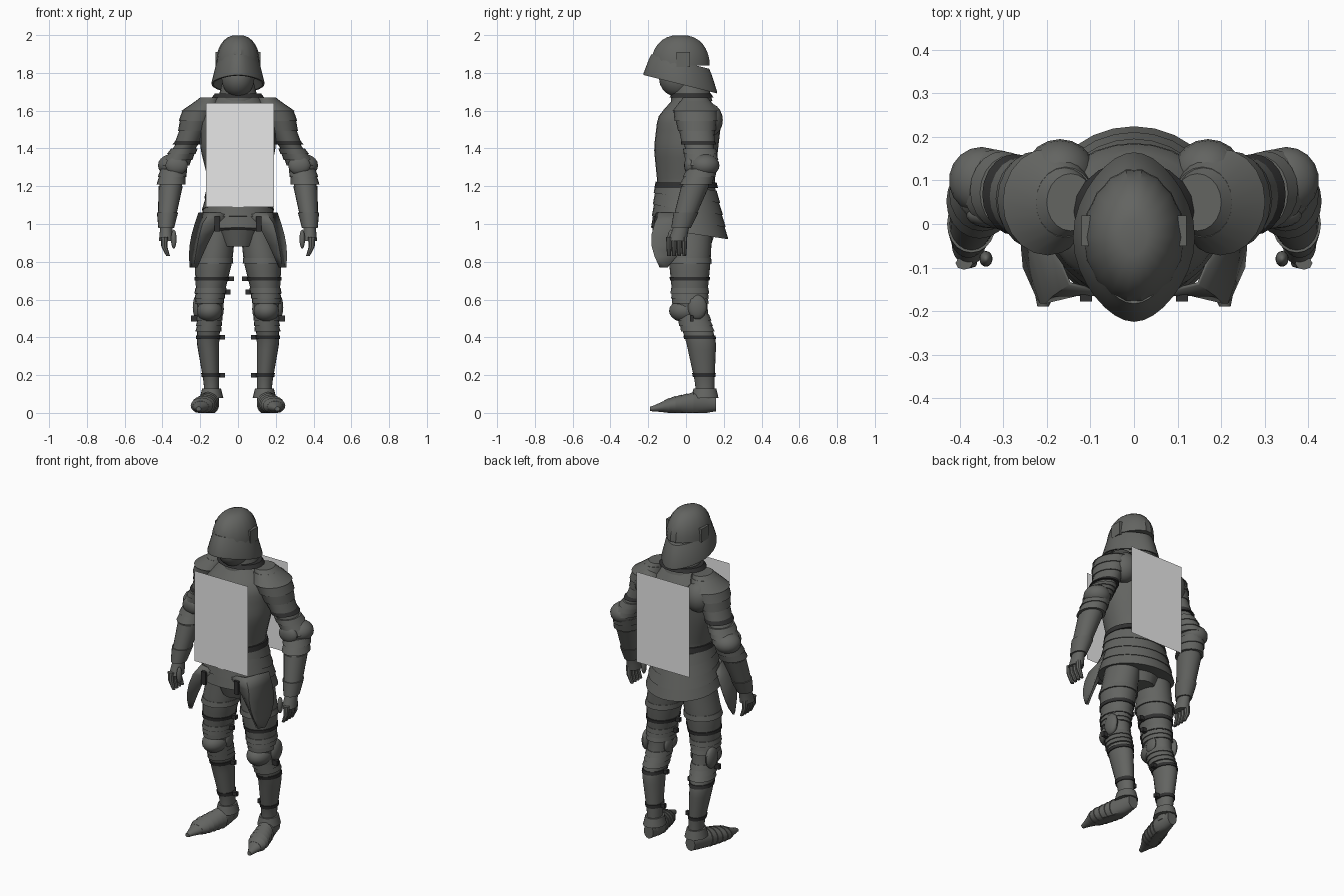
import bpy
import bmesh
import math

cube = bpy.data.objects.get("Cube")
if cube:
    bpy.data.objects.remove(cube, do_unlink=True)


def make_material(name, red, green, blue):
    material = bpy.data.materials.new(name)
    material.use_nodes = True
    colour = (red, green, blue, 1)
    material.diffuse_color = colour
    shader = material.node_tree.nodes["Principled BSDF"]
    shader.inputs["Base Color"].default_value = colour
    shader.inputs["Roughness"].default_value = .7
    return material


steel = make_material("dark steel", .125, .128, .12)
leather = make_material("black leather", .03, .03, .03)
pale = make_material("pale panel", .8, .8, .8)
parts = []

# Body profiles from top to bottom: centre x, centre y, height, radius x, radius y
torso = [(0, .03, 1.68, .1, .08), (0, .02, 1.57, .2, .17), (0, 0, 1.4, .2, .17),
         (0, 0, 1.2, .15, .15), (0, .02, .95, .2, .19)]
arm = [(.14, .05, 1.67, .05, .06), (.2, .05, 1.6, .1, .12), (.25, .06, 1.46, .06, .08),
       (.34, .09, 1.3, .06, .07), (.36, .04, 1.18, .06, .07), (.38, -.02, 1, .03, .04),
       (.38, -.05, .9, .04, .05)]
leg = [(.1, .03, 1, .09, .11), (.13, .02, .8, .1, .11), (.15, .02, .6, .07, .09),
       (.15, .04, .5, .06, .08), (.16, .08, .38, .06, .08), (.14, .1, .15, .04, .05)]
# The shoe runs from heel to toe, so depth and height change places
shoe = [(.14, .05, .16, .03, .04), (.15, .05, .06, .05, .06), (.19, .04, -.08, .06, .04),
        (.21, .02, -.19, .01, .01)]


def linear(profile, level):
    """Ring of a profile at one level, held constant beyond its ends."""
    level = min(max(level, profile[-1][2]), profile[0][2])
    for upper, lower in zip(profile, profile[1:]):
        if upper[2] >= level >= lower[2]:
            share = (upper[2] - level) / (upper[2] - lower[2])
            return [a + (b - a) * share for a, b in zip(upper, lower)]


def section(profile, level, grow=0):
    """Softened ring of a profile, made larger by grow."""
    near = [linear(profile, level + step) for step in (-.02, 0, .02)]
    x, y, _, rx, ry = [sum(values) / len(values) for values in zip(*near)]
    return x, y, level, rx + grow, ry + grow


def finish(name, bm, material, mirrored, thickness=0):
    """Turn a bmesh into a named object, optionally mirrored across x."""
    bmesh.ops.recalc_face_normals(bm, faces=bm.faces)
    mesh = bpy.data.meshes.new(name)
    bm.to_mesh(mesh)
    bm.free()
    mesh.materials.append(material)
    part = bpy.data.objects.new(name, mesh)
    bpy.context.collection.objects.link(part)
    if thickness:
        part.modifiers.new("thickness", "SOLIDIFY").thickness = thickness
    if mirrored:
        part.modifiers.new("mirror", "MIRROR").use_mirror_merge = False
    parts.append(part)


def add_loft(bm, rings, sides=20, along_y=False, flute=0, taper=0, tilt=0):
    """Skin oval rings, with optional flutes, pointed ends and tilt."""
    loops = []
    for x, y, z, rx, ry in rings:
        loop = []
        for i in range(sides):
            angle = math.tau * i / sides
            groove = 1 - flute * (i % 2)
            across = math.cos(angle) * rx * groove * (1 - taper * math.sin(angle) ** 2)
            depth = math.sin(angle) * ry * groove
            point = (x + across, y + depth, z + tilt * depth)
            if along_y:
                point = (x + across, z, max(y + depth, 0))
            loop.append(bm.verts.new(point))
        loops.append(loop)
    for one, two in zip(loops, loops[1:]):
        for i in range(sides):
            j = (i + 1) % sides
            bm.faces.new((one[i], one[j], two[j], two[i]))
    bm.faces.new(loops[0])
    bm.faces.new(loops[-1])


def loft(name, rings, material=steel, mirrored=False, **options):
    bm = bmesh.new()
    add_loft(bm, rings, **options)
    finish(name, bm, material, mirrored)


def limb(name, profile, top, low, mirrored=True, steps=14, **options):
    """Smooth body part that follows a profile between two levels."""
    levels = [top + (low - top) * i / steps for i in range(steps + 1)]
    loft(name, [section(profile, level) for level in levels], mirrored=mirrored, **options)


def bands(name, profile, top, low, count=1, grow=.01, flare=.006,
          material=steel, mirrored=True, **options):
    """Overlapping plates wrapped on a profile, each flaring over the next."""
    bm = bmesh.new()
    step = (low - top) / count
    for i in range(count):
        start = top + step * i
        rings = [section(profile, start, grow),
                 section(profile, start + step, grow + flare)]
        add_loft(bm, rings, **options)
    finish(name, bm, material, mirrored)


def sheet(name, rows, material=steel, mirrored=False, thickness=0):
    """Plate skinned across rows of points."""
    bm = bmesh.new()
    grid = [[bm.verts.new(point) for point in row] for row in rows]
    for one, two in zip(grid, grid[1:]):
        for i in range(len(one) - 1):
            bm.faces.new((one[i], one[i + 1], two[i + 1], two[i]))
    finish(name, bm, material, mirrored, thickness)


def solid(name, centre, size, material=steel, mirrored=True, boxy=False):
    """Ellipsoid given by radii, or a box given by half sizes."""
    bm = bmesh.new()
    if boxy:
        bmesh.ops.create_cube(bm, size=2)
    else:
        bmesh.ops.create_uvsphere(bm, u_segments=18, v_segments=10, radius=1)
    bmesh.ops.scale(bm, vec=size, verts=bm.verts)
    bmesh.ops.translate(bm, vec=centre, verts=bm.verts)
    finish(name, bm, material, mirrored)


# Helmet: fluted dome, flared brim with a hollow underside, hinge plates
dome = []
for i in range(8):
    angle = math.pi / 2 * i / 8
    spread = math.cos(angle) ** .8
    dome.append((0, -.03, 1.84 + math.sin(angle) * .16, spread * .118, spread * .158))
loft("helmet_skull", dome, sides=36, flute=.025, taper=.12)
brim = [(1.86, .11), (1.83, .12), (1.75, .14), (1.74, .14), (1.74, .13), (1.8, .1)]
loft("helmet_brim", [(0, -.03, z, r, r * 1.39) for z, r in brim],
     sides=32, taper=.2, tilt=-.25)
solid("visor_hinge", (.11, -.015, 1.87), (.01, .035, .04), boxy=True)

# Head and neck armour
solid("chin_guard", (0, -.035, 1.77), (.088, .108, .1), mirrored=False)
loft("throat_collar", [(0, .02, 1.76, .08, .09), (0, .03, 1.65, .11, .11)], taper=.1)
bands("neck_padding", torso, 1.69, 1.67, grow=.02, material=leather, mirrored=False)

# Torso and the hip skirt of overlapping hoops
limb("cuirass", torso, 1.68, 1.17, mirrored=False, sides=28)
bands("waist_belt", torso, 1.22, 1.19, material=leather, mirrored=False, sides=28)
bands("hip_hoops", torso, 1.2, .95, count=4, mirrored=False, sides=28, tilt=-.15)
loft("groin_skirt", [(0, .02, 1, .15, .15), (0, .02, .88, .09, .11)])

# Pointed hip plates with a central crease, hung on straps
rows = []
for i in range(6):
    t = i / 5
    height = 1.06 - t * .29
    crease = .15 + math.sqrt(t) * .085
    bulge = math.sin(math.pi * t)
    rows.append([(crease - (1 - t) * .08 - .02, t * .03 - .165, height),
                 (crease, -.14 - bulge * .045, height),
                 (.21 + math.sin(2 * t) * .05, -.1 * t ** 3, height)])
sheet("hip_plate", rows, mirrored=True, thickness=.008)
solid("hip_plate_strap", (.11, -.17, 1), (.014, .008, .04), leather, boxy=True)

# Front and back panels
for label, depth in (("front_panel", -.177), ("back_panel", .207)):
    sheet(label, [[(x, depth, z) for x in (-.17, .19)] for z in (1.09, 1.64)], pale)

# Shoulders, arms and elbows
limb("arm", arm, 1.67, .91, steps=24)
bands("shoulder_lames", arm, 1.65, 1.44, count=4, grow=.004)
solid("rear_shoulder_flange", (.17, .12, 1.55), (.08, .075, .09))
bands("arm_strap", arm, 1.44, 1.42, material=leather)
bands("elbow_upper_lames", arm, 1.4, 1.31, count=3)
bands("elbow_lower_lames", arm, 1.29, 1.21, count=2)
solid("elbow_cap", (.35, .1, 1.31), (.075, .077, .06))
solid("elbow_wing", (.325, .02, 1.31), (.06, .03, .05))
bands("forearm_plate", arm, 1.2, 1.06, grow=.004)
bands("gauntlet_cuff", arm, .98, 1.06)

# Curled fingers
for i, finger in enumerate(("index", "middle", "ring", "little")):
    y = -.09 + i * .027
    loft(finger + "_finger", [(.39, y, .93, .02, .015), (.39, y, .88, .016, .014),
                              (.37, y, .83, .01, .01)], mirrored=True, sides=8)
solid("thumb", (.34, -.08, .92), (.015, .018, .05))

# Legs, knees with side wings, and shin plates
limb("leg", leg, 1, .05, steps=30)
bands("thigh_edge", leg, .82, .79, grow=.002)
bands("knee_upper_lames", leg, .66, .58, count=3, grow=.003)
solid("knee_cap", (.15, -.005, .54), (.068, .085, .06))
bands("knee_lower_lames", leg, .52, .43, count=3, grow=.004)
solid("outer_knee_wing", (.215, .06, .56), (.025, .05, .065))
solid("inner_knee_wing", (.09, .04, .55), (.015, .04, .045))
bands("ankle_lip", leg, .13, .08, flare=.012)

# Pointed shoes turned outward
limb("shoe", shoe, .16, -.19, along_y=True)
bands("shoe_lames", shoe, -.12, .04, count=5, grow=.001, flare=.004, along_y=True)

# Leather straps and their loose ends on the legs
for label, height in (("thigh", .71), ("knee", .64), ("calf", .4), ("ankle", .2)):
    bands(label + "_strap", leg, height + .01, height - .01, grow=.005, flare=0,
          material=leather)
    x, y, z, rx, ry = section(leg, height)
    solid(label + "_strap_end", (x - rx - .01, y, z), (.02, .01, .012), leather, boxy=True)
solid("knee_buckle", (.23, .03, .5), (.02, .01, .015), leather, boxy=True)

# Smooth the curved plates while keeping their edges crisp
for part in parts:
    part.select_set(True)
bpy.context.view_layer.objects.active = parts[0]
bpy.ops.object.shade_smooth_by_angle(angle=math.radians(32))
